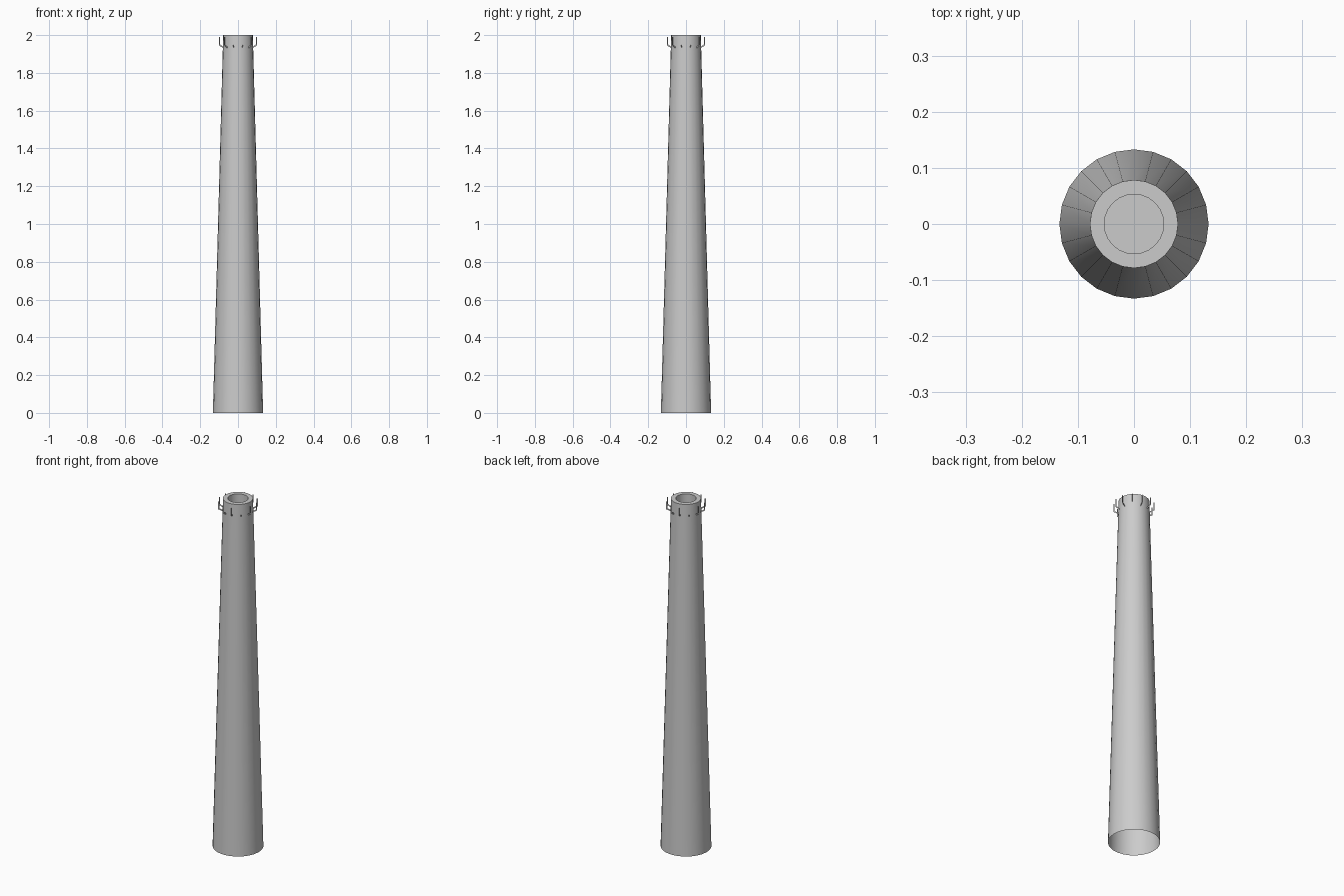
import bpy
from math import sin, cos, pi, radians

if "Cube" in bpy.data.objects:
    bpy.data.objects.remove(bpy.data.objects["Cube"])

SIDES = 24


def make_object(name, verts, faces, smooth=False):
    mesh = bpy.data.meshes.new(name)
    mesh.from_pydata(verts, [], faces)
    obj = bpy.data.objects.new(name, mesh)
    bpy.context.collection.objects.link(obj)
    if smooth:
        bpy.ops.object.select_all(action='DESELECT')
        obj.select_set(True)
        bpy.context.view_layer.objects.active = obj
        bpy.ops.object.shade_smooth_by_angle(angle=radians(35))
    return obj


def lathe(profile, cap_last):
    verts = [(r * cos(2 * pi * i / SIDES), r * sin(2 * pi * i / SIDES), z)
             for r, z in profile for i in range(SIDES)]
    faces = []
    for k in range(len(profile) - 1):
        a, b = k * SIDES, (k + 1) * SIDES
        for i in range(SIDES):
            j = (i + 1) % SIDES
            faces.append((a + i, a + j, b + j, b + i))
    if cap_last:
        last = (len(profile) - 1) * SIDES
        faces.append(tuple(range(last, last + SIDES)))
    return verts, faces


# Tapered stack: open at the bottom, flat rim and recessed flue at the top
stack_profile = [(0.133, 0.0), (0.0785, 2.0), (0.053, 2.0), (0.053, 1.95)]
make_object("chimney_stack", *lathe(stack_profile, True), smooth=True)

# Thin radial brackets around the top: slanted arm, then an upright
outer = [(0.079, 1.930), (0.105, 1.945), (0.105, 1.990)]
inner = [(0.079, 1.938), (0.099, 1.950), (0.099, 1.990)]
verts, faces = [], []
for n in range(12):
    a = radians(15 + 30 * n)
    base = len(verts)
    verts += [(r * cos(a), r * sin(a), z) for r, z in outer + inner]
    faces += [tuple(base + v for v in (k, k + 1, k + 4, k + 3)) for k in range(2)]
make_object("rim_brackets", verts, faces)
